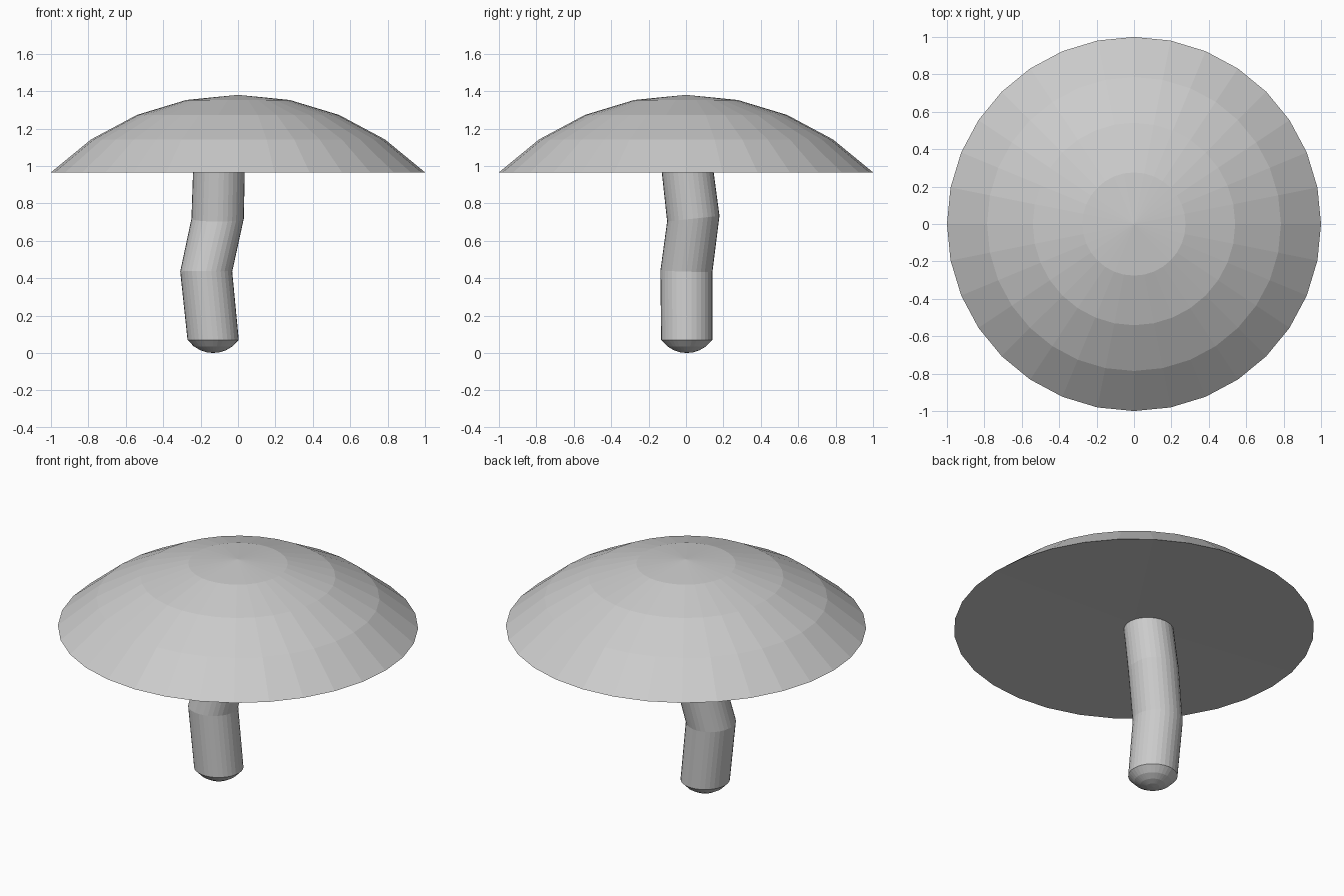
import bpy, bmesh
from math import sin, cos, pi, radians

if "Cube" in bpy.data.objects:
    bpy.data.objects.remove(bpy.data.objects["Cube"])

SIDES = 32


def lathe_rings(name, rings, tip_low=None, tip_high=None):
    """Skin a stack of circles (x, y, z, radius, tilt along y), ending in tips or flat caps."""
    bm = bmesh.new()
    loops = []
    for x, y, z, r, tilt in rings:
        loops.append([bm.verts.new((x + r * cos(2 * pi * i / SIDES),
                                    y + r * sin(2 * pi * i / SIDES),
                                    z + tilt * r * sin(2 * pi * i / SIDES)))
                      for i in range(SIDES)])
    for a, b in zip(loops, loops[1:]):
        for i in range(SIDES):
            j = (i + 1) % SIDES
            bm.faces.new((a[i], a[j], b[j], b[i]))
    for loop, tip in ((loops[0], tip_low), (loops[-1], tip_high)):
        if tip is None:
            bm.faces.new(loop)
        else:
            v = bm.verts.new(tip)
            for i in range(SIDES):
                bm.faces.new((loop[i], loop[(i + 1) % SIDES], v))
    bmesh.ops.recalc_face_normals(bm, faces=bm.faces)
    mesh = bpy.data.meshes.new(name)
    bm.to_mesh(mesh)
    bm.free()
    obj = bpy.data.objects.new(name, mesh)
    bpy.context.collection.objects.link(obj)
    return obj


# Cap: the top 45 degrees of a sphere, with a slightly hollow underside
R = 2 ** 0.5
TOP = 1.38
cap = [(0, 0, TOP - R + R * cos(radians(a)), R * sin(radians(a)), 0)
       for a in (45, 33.75, 22.5, 11.25)]
lathe_rings("mushroom_cap", cap, tip_low=(0, 0, 0.998), tip_high=(0, 0, TOP))

# Stem: shallow rounded foot, then a crooked tube into the cap
SR, FOOT = 0.137, 0.07
foot_r = (SR ** 2 + FOOT ** 2) / (2 * FOOT)
foot = []
for k in (1, 2, 3):
    r = SR * k / 4
    foot.append((-0.133, 0.004, foot_r - (foot_r ** 2 - r ** 2) ** 0.5, r, 0))
tube = [(-0.133, 0.004, FOOT, SR, 0), (-0.17, 0.002, 0.435, 0.139, -0.03),
        (-0.109, 0.039, 0.718, 0.14, 0.11), (-0.101, 0.004, 1.01, 0.138, 0)]
lathe_rings("mushroom_stem", foot + tube, tip_low=(-0.133, 0.004, 0))
